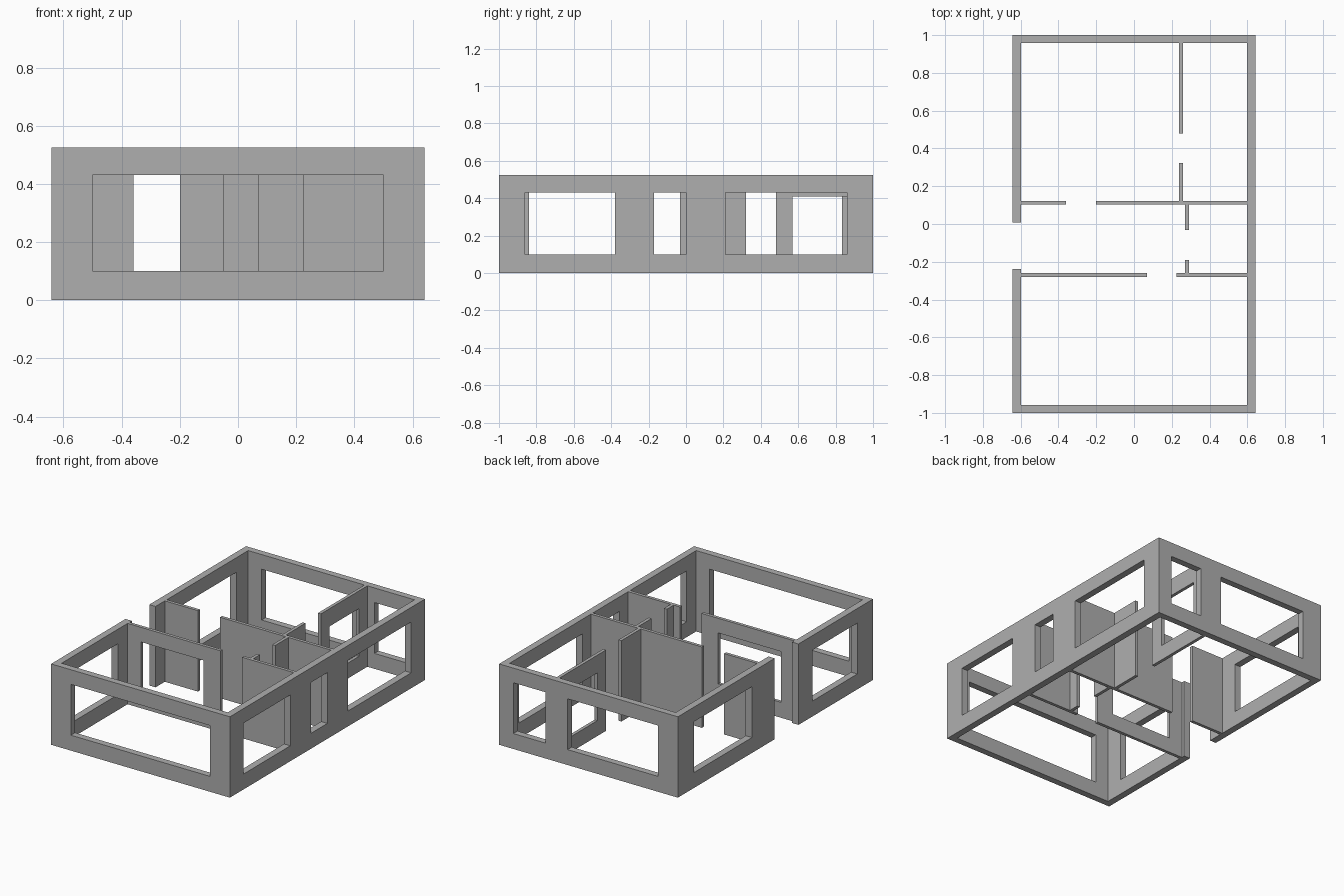
import bpy
import bmesh
import math
from mathutils import Vector

if "Cube" in bpy.data.objects:
    bpy.data.objects.remove(bpy.data.objects["Cube"], do_unlink=True)

HEIGHT, SILL, HEAD = 0.525, 0.10, 0.43

grey = bpy.data.materials.new("wall_grey")
grey.use_nodes = True
grey.diffuse_color = (0.43, 0.43, 0.43, 1)
grey.node_tree.nodes["Principled BSDF"].inputs["Base Color"].default_value = grey.diffuse_color


def wall(name, axis, start, end, low, high, openings=()):
    """Wall running along an axis, low to high across it, with (from, to, sill, head) openings."""
    run, across = ((Vector((1, 0, 0)), Vector((0, 1, 0))) if axis == "x"
                   else (Vector((0, 1, 0)), Vector((1, 0, 0))))
    us = sorted({start, end, *(v for o in openings for v in o[:2])})
    zs = sorted({0, HEIGHT, *(v for o in openings for v in o[2:])})
    bm = bmesh.new()

    # Panel cells, leaving the openings empty
    for u0, u1 in zip(us, us[1:]):
        for z0, z1 in zip(zs, zs[1:]):
            um, zm = (u0 + u1) / 2, (z0 + z1) / 2
            if any(a < um < b and s < zm < h for a, b, s, h in openings):
                continue
            corners = ((u0, z0), (u1, z0), (u1, z1), (u0, z1))
            bm.faces.new([bm.verts.new(run * u + across * low + Vector((0, 0, z)))
                          for u, z in corners])
    bmesh.ops.remove_doubles(bm, verts=bm.verts[:], dist=0.0001)

    # Thickness, then merge flat cells
    grown = bmesh.ops.extrude_face_region(bm, geom=bm.faces[:], use_keep_orig=True)
    moved = [g for g in grown["geom"] if isinstance(g, bmesh.types.BMVert)]
    bmesh.ops.translate(bm, verts=moved, vec=across * (high - low))
    bmesh.ops.recalc_face_normals(bm, faces=bm.faces[:])
    bmesh.ops.dissolve_limit(bm, angle_limit=math.radians(1),
                             verts=bm.verts[:], edges=bm.edges[:])
    mesh = bpy.data.meshes.new(name)
    bm.to_mesh(mesh)
    bm.free()
    mesh.materials.append(grey)
    obj = bpy.data.objects.new(name, mesh)
    bpy.context.collection.objects.link(obj)


def window(a, b, head=HEAD):
    return (a, b, SILL, head)


# Outer walls, with the entrance gap in the right side
wall("front_wall", "x", -0.6, 0.6, -1, -0.957, [window(-0.5, 0.5)])
wall("back_wall", "x", -0.6, 0.6, 0.957, 1, [window(-0.5, 0.15), window(0.31, 0.54)])
wall("left_wall", "y", -1, 1, 0.597, 0.642,
     [window(-0.86, -0.38), window(-0.17, 0), window(0.21, 0.86)])
wall("right_wall_front", "y", -1, -0.237, -0.642, -0.597, [window(-0.84, -0.38)])
wall("right_wall_back", "y", 0.007, 1, -0.642, -0.597, [window(0.24, 0.835)])

# Hall partitions, with door gaps
wall("hall_front_partition", "x", -0.6, 0.07, -0.28, -0.259, [window(-0.5, -0.05)])
wall("hall_front_partition_end", "x", 0.225, 0.6, -0.28, -0.259)
wall("hall_back_partition_end", "x", -0.6, -0.36, 0.102, 0.123)
wall("hall_back_partition", "x", -0.2, 0.6, 0.102, 0.123)

# Small room partitions
wall("back_room_partition", "y", 0.48, 0.96, 0.238, 0.259, [window(0.57, 0.87, 0.41)])
wall("back_room_stub", "y", 0.12, 0.322, 0.238, 0.259)
wall("small_room_stub_back", "y", -0.033, 0.105, 0.27, 0.291)
wall("small_room_stub_front", "y", -0.262, -0.19, 0.27, 0.291)
